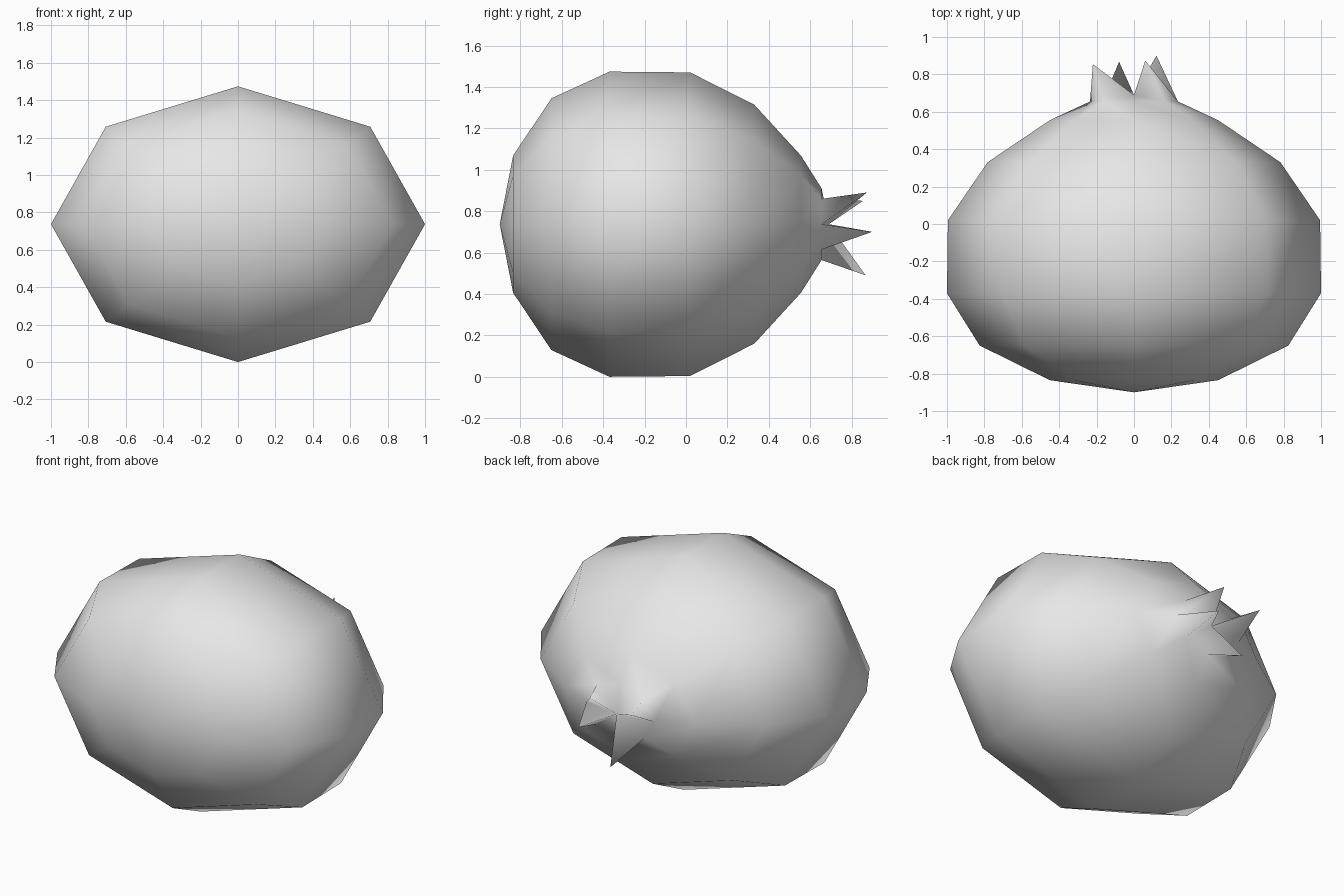
import bpy, bmesh, math

cube = bpy.data.objects.get("Cube")
if cube:
    bpy.data.objects.remove(cube, do_unlink=True)

SIDES = 8
FLATTEN = 0.737      # height of the fruit relative to its width
CENTRE_Z = 0.737

skin = bpy.data.materials.new("light_grey")
skin.use_nodes = True
grey = (0.8, 0.8, 0.8, 1.0)
skin.diffuse_color = grey
skin.node_tree.nodes["Principled BSDF"].inputs["Base Color"].default_value = grey

bm = bmesh.new()


def add_ring(y, radius):
    """Flattened octagon around the front-to-back axis."""
    ring = []
    for i in range(SIDES):
        a = math.tau * i / SIDES
        ring.append(bm.verts.new((radius * math.cos(a), y,
                                  CENTRE_Z + FLATTEN * radius * math.sin(a))))
    return ring


# Body: rings from front to back as (y, radius)
profile = [(-0.835, 0.45), (-0.65, 0.825), (-0.37, 1.0), (0.02, 0.995),
           (0.33, 0.783), (0.555, 0.45), (0.655, 0.235)]
rings = [add_ring(y, r) for y, r in profile]
for a, b in zip(rings, rings[1:]):
    for i in range(SIDES):
        j = (i + 1) % SIDES
        bm.faces.new((a[i], a[j], b[j], b[i]))

# Front cap
front = bm.verts.new((0, -0.9, CENTRE_Z))
for i in range(SIDES):
    bm.faces.new((front, rings[0][(i + 1) % SIDES], rings[0][i]))

# Back cap: four of its wedges are drawn out into crown teeth
back = bm.verts.new((0, 0.69, CENTRE_Z))
teeth = {0: (0.06, 0.873, 0.89), 3: (-0.22, 0.855, 0.85),
         5: (-0.08, 0.868, 0.49), 7: (0.12, 0.9, 0.7)}
for i in range(SIDES):
    v, w = rings[-1][i], rings[-1][(i + 1) % SIDES]
    if i in teeth:
        tip = bm.verts.new(teeth[i])
        for p, q in ((v, w), (w, back), (back, v)):
            bm.faces.new((p, q, tip))
    else:
        bm.faces.new((v, w, back))

bmesh.ops.recalc_face_normals(bm, faces=bm.faces)
for f in bm.faces:
    f.smooth = True

mesh = bpy.data.meshes.new("fruit_with_crown")
bm.to_mesh(mesh)
bm.free()
mesh.materials.append(skin)
fruit = bpy.data.objects.new("fruit_with_crown", mesh)
bpy.context.scene.collection.objects.link(fruit)
